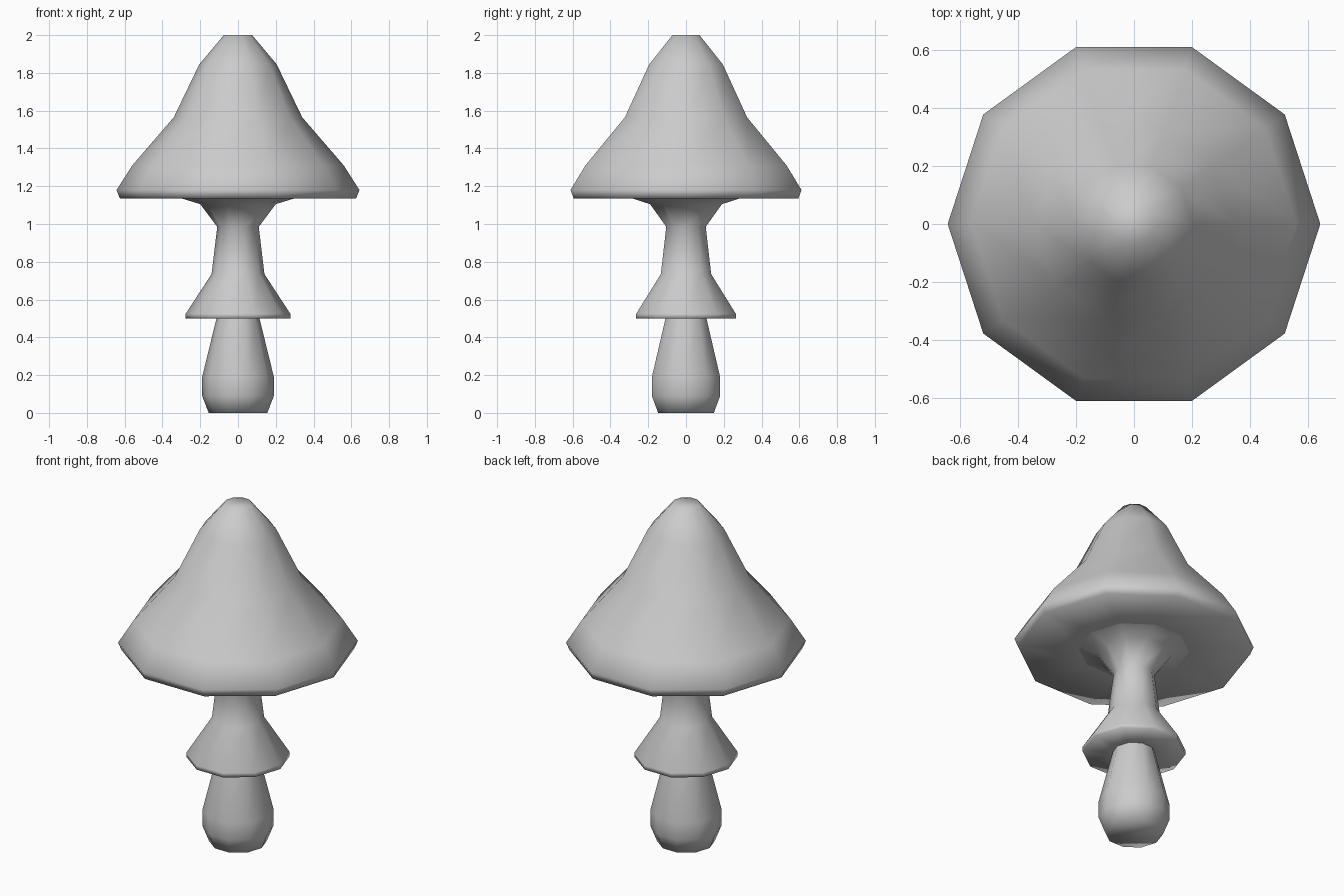
import bpy, bmesh
from math import cos, sin, tau

if "Cube" in bpy.data.objects:
    bpy.data.objects.remove(bpy.data.objects["Cube"])

SIDES = 10


def lathe(name, profile, close_start=False, close_end=False):
    """Revolve (radius, z) points, ordered bottom to top, around z."""
    bm = bmesh.new()
    rings = []
    for r, z in profile:
        rings.append([bm.verts.new((r * cos(tau * i / SIDES), r * sin(tau * i / SIDES), z))
                      for i in range(SIDES)])
    for a, b in zip(rings, rings[1:]):
        for i in range(SIDES):
            j = (i + 1) % SIDES
            bm.faces.new((a[i], a[j], b[j], b[i]))
    if close_start:
        bm.faces.new(rings[0][::-1])
    if close_end:
        bm.faces.new(rings[-1])
    for f in bm.faces:
        f.smooth = True
    mesh = bpy.data.meshes.new(name)
    bm.to_mesh(mesh)
    bm.free()
    obj = bpy.data.objects.new(name, mesh)
    bpy.context.collection.objects.link(obj)
    return obj


# Bulbous foot of the stem
lathe("stem_base", [(0.155, 0), (0.19, 0.09), (0.19, 0.19), (0.114, 0.50)],
      close_start=True)

# Skirt ring with the neck flaring up to the gills
lathe("skirt_and_neck", [(0.114, 0.50), (0.277, 0.50), (0.277, 0.525), (0.14, 0.735),
                         (0.11, 0.985), (0.20, 1.105), (0.297, 1.135)])

# Pointed cap with flat underside and blunt tip
lathe("cap", [(0.297, 1.135), (0.625, 1.135), (0.643, 1.18), (0.56, 1.31),
              (0.34, 1.565), (0.205, 1.845), (0.075, 2.0)], close_end=True)
